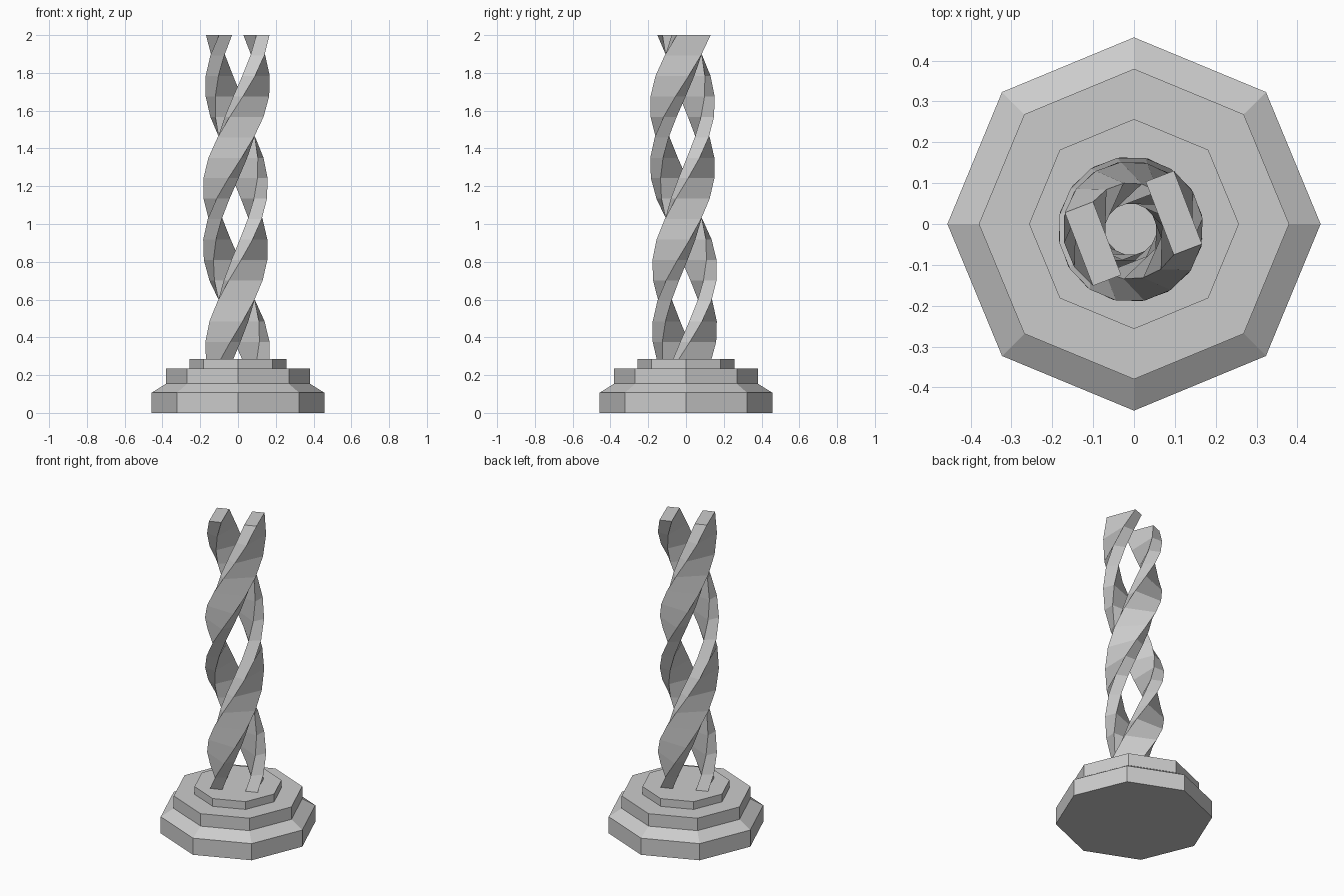
import bpy, bmesh
from math import radians, cos, sin, pi
from mathutils import Matrix, Vector

cube = bpy.data.objects.get("Cube")
if cube:
    bpy.data.objects.remove(cube, do_unlink=True)

STONE = (0.6, 0.6, 0.6, 1)
stone = bpy.data.materials.new("grey stone")
stone.use_nodes = True
stone.diffuse_color = STONE
stone.node_tree.nodes["Principled BSDF"].inputs["Base Color"].default_value = STONE


def loft(name, rings):
    """Skin a stack of equal-sized rings and cap both ends."""
    bm = bmesh.new()
    loops = [[bm.verts.new(p) for p in ring] for ring in rings]
    n = len(loops[0])
    for low, high in zip(loops, loops[1:]):
        for i in range(n):
            j = (i + 1) % n
            bm.faces.new((low[i], low[j], high[j], high[i]))
    bm.faces.new(loops[0][::-1])
    bm.faces.new(loops[-1])
    bmesh.ops.recalc_face_normals(bm, faces=bm.faces)
    mesh = bpy.data.meshes.new(name)
    bm.to_mesh(mesh)
    bm.free()
    mesh.materials.append(stone)
    obj = bpy.data.objects.new(name, mesh)
    bpy.context.collection.objects.link(obj)
    return obj


# Stepped octagonal plinth
profile = [(0.457, 0), (0.457, 0.107), (0.38, 0.155), (0.38, 0.235),
           (0.257, 0.235), (0.257, 0.285)]
loft("plinth", [[(r * cos(k * pi / 4), r * sin(k * pi / 4), z) for k in range(8)]
                for r, z in profile])

# Two flat bars twisted one full turn around a shared axis
STEPS, BOTTOM, TOP = 16, 0.268, 2.0
AXIS = Vector((-0.008, -0.013, 0))


def twisted_bar(name, inner, outer, half_width, start):
    section = [(inner, -half_width), (outer, -half_width),
               (outer, half_width), (inner, half_width)]
    rings = []
    for s in range(STEPS + 1):
        turn = Matrix.Rotation(start + 2 * pi * s / STEPS, 3, 'Z')
        z = BOTTOM + (TOP - BOTTOM) * s / STEPS
        rings.append([AXIS + turn @ Vector((x, y, 0)) + Vector((0, 0, z))
                      for x, y in section])
    loft(name, rings)


twisted_bar("left_twisted_bar", 0.076, 0.15, 0.096, radians(21))
twisted_bar("right_twisted_bar", 0.062, 0.136, 0.096, radians(201))
